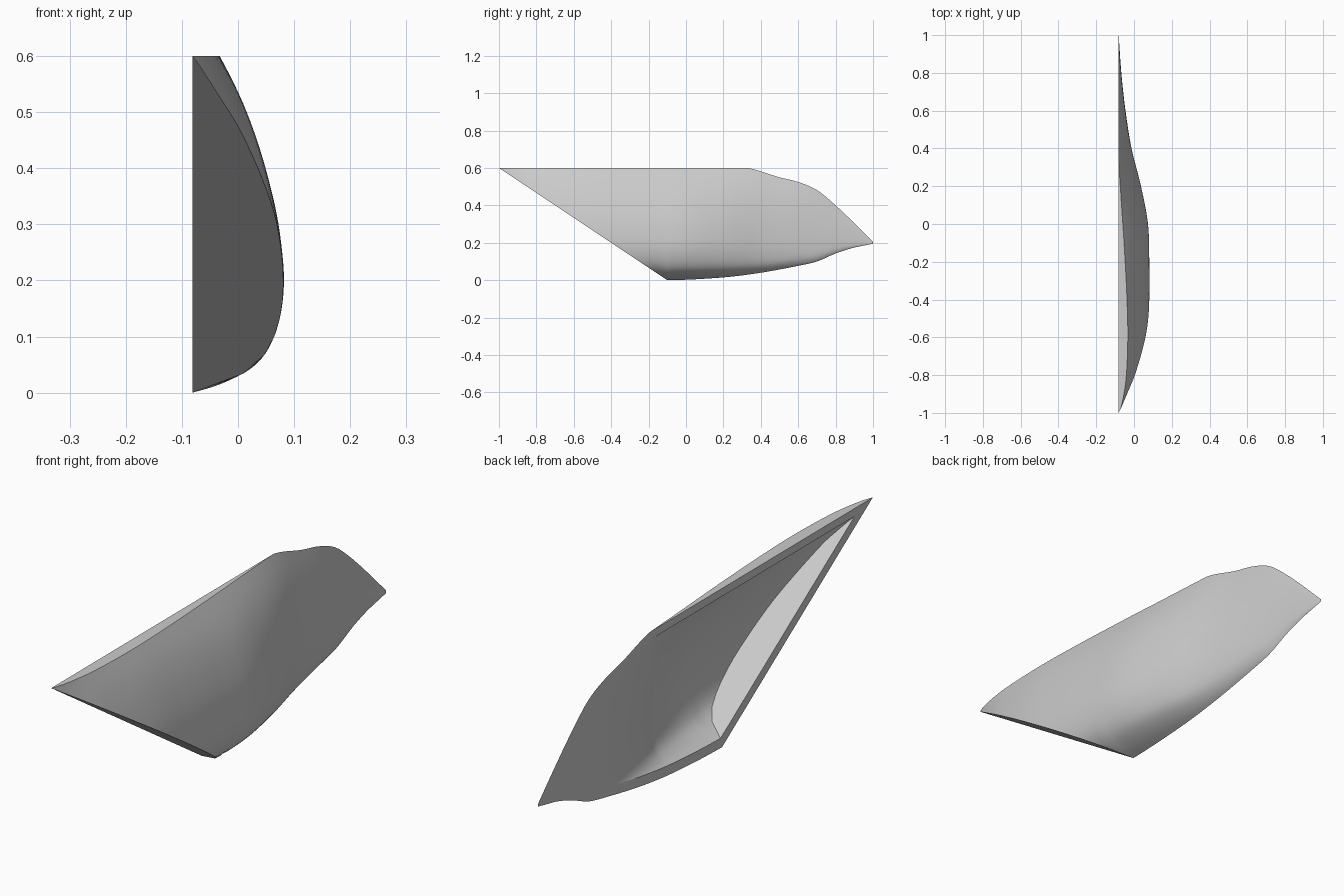
import bpy, bmesh

if "Cube" in bpy.data.objects:
    bpy.data.objects.remove(bpy.data.objects["Cube"])

BACK = -0.081     # plane of the open side
WALL = 0.037      # shell thickness
COLS = 40

# Profiles: bulge along the length, keel line, upper line, section shape
BULGE = [(-1, 0), (-.97, .035), (-.9, .081), (-.8, .122), (-.6, .155), (-.4, .162), (-.2, .162),
         (0, .155), (.2, .118), (.4, .068), (.6, .036), (.8, .014), (1, 0)]
KEEL = [(-1, 0), (-.1, 0), (.2, .015), (.4, .04), (.6, .077), (.7, .1), (.8, .143), (.9, .175), (1, .195)]
UPPER = [(-1, .7), (-.5, .68), (0, .635), (.33, .6), (.5, .55), (.6, .525), (.7, .482), (.8, .4),
         (.9, .305), (1, .205)]
SECTION = [(0, 0), (.018, .25), (.045, .5), (.07, .66), (.1, .78), (.15, .89), (.22, .97), (.3, 1),
           (.38, .98), (.48, .92), (.58, .82), (.68, .69), (.78, .52), (.88, .3), (1, 0)]
INNER_Y = [(-1, -.89), (-.1, -.09), (.33, .2), (1, .58)]


def linear(table, t):
    for (a, p), (b, q) in zip(table, table[1:]):
        if t <= b:
            return p + (q - p) * (t - a) / (b - a)
    return table[-1][1]


def smooth(table, t):
    """Hermite interpolation through the table."""
    t = min(max(t, table[0][0]), table[-1][0])
    n = len(table)

    def slope(k):
        a, b = table[max(k - 1, 0)], table[min(k + 1, n - 1)]
        return (b[1] - a[1]) / (b[0] - a[0])

    k = next(i for i in range(n - 1) if t <= table[i + 1][0])
    (a, p), (b, q) = table[k], table[k + 1]
    h = b - a
    s = (t - a) / h
    return (p * (1 + 2 * s) * (1 - s) ** 2 + slope(k) * h * s * (1 - s) ** 2
            + q * s * s * (3 - 2 * s) - slope(k + 1) * h * s * s * (1 - s))


def hull_grid(stations, inner):
    """Rows of points over the hull surface; the inner one is set in by the wall."""
    rows = []
    wall = WALL if inner else 0
    for s in stations:
        y = linear(INNER_Y, s) if inner else s
        bulge = smooth(BULGE, y)
        if inner:
            bulge = min(max(bulge - wall, 0), smooth(BULGE, s))
        bottom = smooth(KEEL, y) + wall
        top = smooth(UPPER, y) - wall * .8
        low = max(bottom, -(y + .1) * 2 / 3 + wall * 1.16)
        high = max(low, min(top, .57 if inner else .6))
        row = []
        for j in range(COLS + 1):
            z = low + (high - low) * (j / COLS) ** 1.6
            u = min(max((z - bottom) / (top - bottom), 0), 1)
            row.append((BACK + max(bulge * smooth(SECTION, u), 0), y, z))
        rows.append(row)
    return rows


def border(rows):
    """Closed loop round a grid: keel, tail, upper edge."""
    return [r[0] for r in rows] + rows[-1][1:-1] + [r[-1] for r in reversed(rows)]


# Stations along the length, closer together at the bow
stations = [-1 + .9 * (i / 28) ** 1.6 for i in range(28)]
stations += [-.1 + .43 * i / 14 for i in range(14)]
stations += [.33 + .67 * i / 24 for i in range(25)]

bm = bmesh.new()
loops = []
for inner in (False, True):
    # Curved skin
    grid = [[bm.verts.new(p) for p in row] for row in hull_grid(stations, inner)]
    for a, b in zip(grid, grid[1:]):
        for j in range(COLS):
            bm.faces.new((a[j], b[j], b[j + 1], a[j + 1]))
    # Its edge, and that edge dropped onto the open side
    edge = border(grid)
    flat = [bm.verts.new((BACK, v.co.y, v.co.z)) for v in edge]
    loops += [flat, edge] if inner else [edge, flat]

# Flat top, slanted bow, rim and cavity walls
for a, b in zip(loops, loops[1:]):
    for i in range(len(a)):
        k = (i + 1) % len(a)
        bm.faces.new((a[i], a[k], b[k], b[i]))

bmesh.ops.remove_doubles(bm, verts=bm.verts, dist=1e-4)
bmesh.ops.dissolve_degenerate(bm, edges=bm.edges, dist=1e-5)
bmesh.ops.recalc_face_normals(bm, faces=bm.faces)

mesh = bpy.data.meshes.new("half_shell")
bm.to_mesh(mesh)
bm.free()
shell = bpy.data.objects.new("half_shell", mesh)
bpy.context.collection.objects.link(shell)

# Plain grey
grey = bpy.data.materials.new("plain grey")
grey.use_nodes = True
grey.diffuse_color = (.6, .6, .6, 1)
grey.node_tree.nodes["Principled BSDF"].inputs["Base Color"].default_value = (.6, .6, .6, 1)
mesh.materials.append(grey)

bpy.ops.object.select_all(action='DESELECT')
shell.select_set(True)
bpy.context.view_layer.objects.active = shell
bpy.ops.object.shade_smooth_by_angle(angle=.5)
